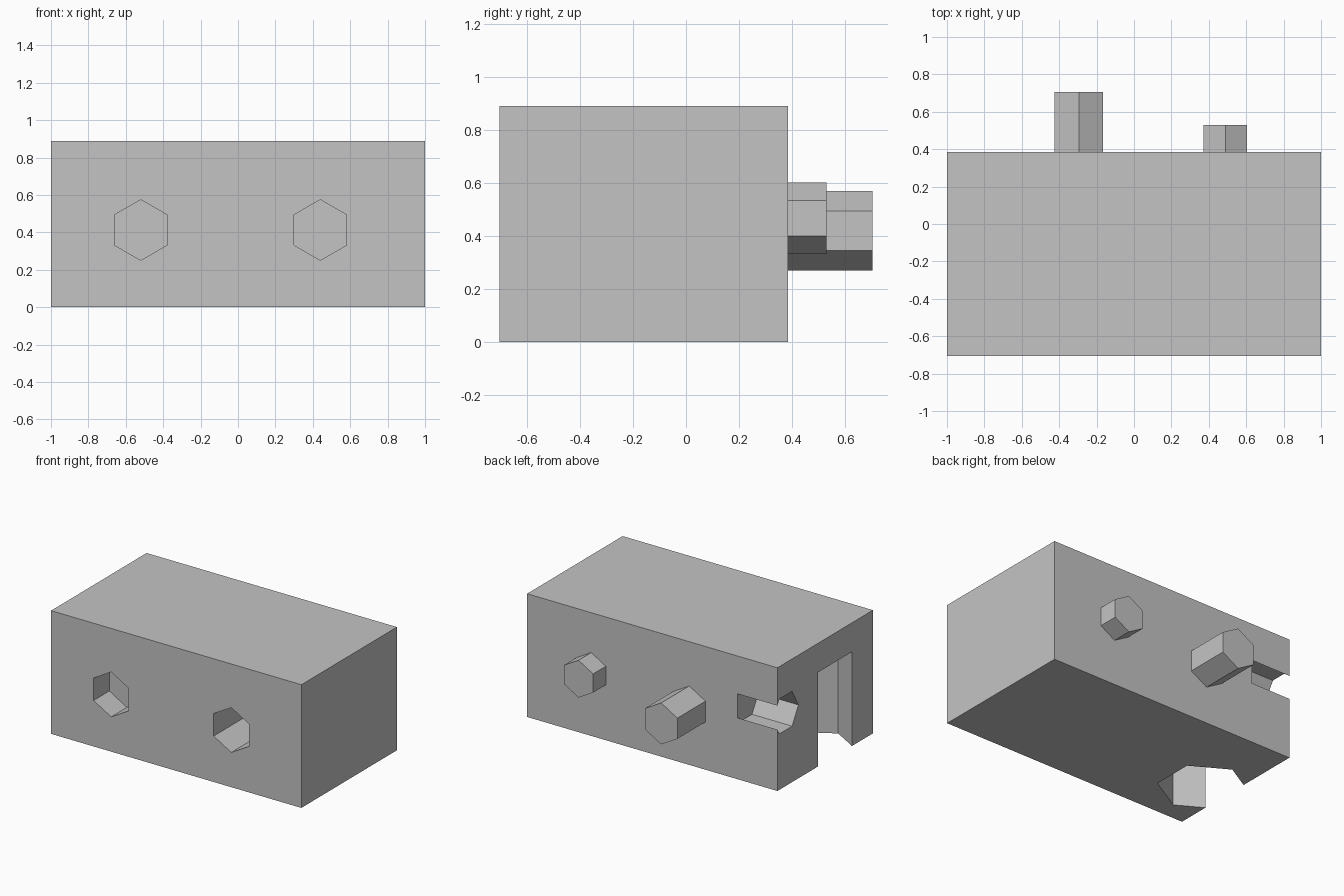
import bpy
import math
from mathutils import Matrix, Vector

if "Cube" in bpy.data.objects:
    bpy.data.objects.remove(bpy.data.objects["Cube"], do_unlink=True)

grey = bpy.data.materials.new("plain_grey")
grey.use_nodes = True
colour = (0.55, 0.55, 0.55, 1)
grey.diffuse_color = colour
grey.node_tree.nodes["Principled BSDF"].inputs["Base Color"].default_value = colour

# Local axes of a hexagonal prism: (vertex direction, prism axis)
X, Y, Z = Vector((1, 0, 0)), Vector((0, 1, 0)), Vector((0, 0, 1))


def hex_prism(name, start, end, radius, corner):
    """Hexagonal prism from start to end, with one corner pointing along corner."""
    start, end = Vector(start), Vector(end)
    axis = (end - start).normalized()
    bpy.ops.mesh.primitive_cylinder_add(vertices=6, radius=radius, depth=(end - start).length)
    ob = bpy.context.object
    ob.name = name
    # primitive corners lie along local y
    turn = Matrix((corner.cross(axis), corner, axis)).transposed()
    ob.data.transform(Matrix.Translation((start + end) / 2) @ turn.to_4x4())
    ob.data.materials.append(grey)
    return ob


# Main block
FRONT, BACK, HEIGHT = -0.705, 0.385, 0.89
bpy.ops.mesh.primitive_cube_add(size=1)
block = bpy.context.object
block.name = "block"
block.data.transform(Matrix.Translation((0, (FRONT + BACK) / 2, HEIGHT / 2))
                     @ Matrix.Diagonal((2, BACK - FRONT, HEIGHT, 1)))
block.data.materials.append(grey)

# Sockets: two in the front, one breaking the back corner, one rising from below
OUT = 0.1
cutters = [
    hex_prism("front_socket_shallow", (-0.52, FRONT - OUT, 0.413), (-0.52, FRONT + 0.18, 0.413), 0.162, Z),
    hex_prism("front_socket_deep", (0.44, FRONT - OUT, 0.413), (0.44, FRONT + 0.35, 0.413), 0.162, Z),
    hex_prism("side_socket", (-1 - OUT, 0.29, 0.53), (-0.68, 0.29, 0.53), 0.145, Y),
    hex_prism("bottom_socket", (-0.815, -0.273, -OUT), (-0.815, -0.273, 0.68), 0.3, Y),
]
for cutter in cutters:
    cutter.hide_render = True
    mod = block.modifiers.new(cutter.name, 'BOOLEAN')
    mod.operation = 'DIFFERENCE'
    mod.solver = 'EXACT'
    mod.object = cutter
    bpy.context.view_layer.objects.active = block
    bpy.ops.object.modifier_apply(modifier=mod.name)
    bpy.data.objects.remove(cutter, do_unlink=True)

# Pegs on the back
hex_prism("long_peg", (-0.295, BACK - 0.01, 0.42), (-0.295, 0.705, 0.42), 0.15, Z)
hex_prism("short_peg", (0.488, BACK - 0.01, 0.467), (0.488, 0.53, 0.467), 0.135, Z)
